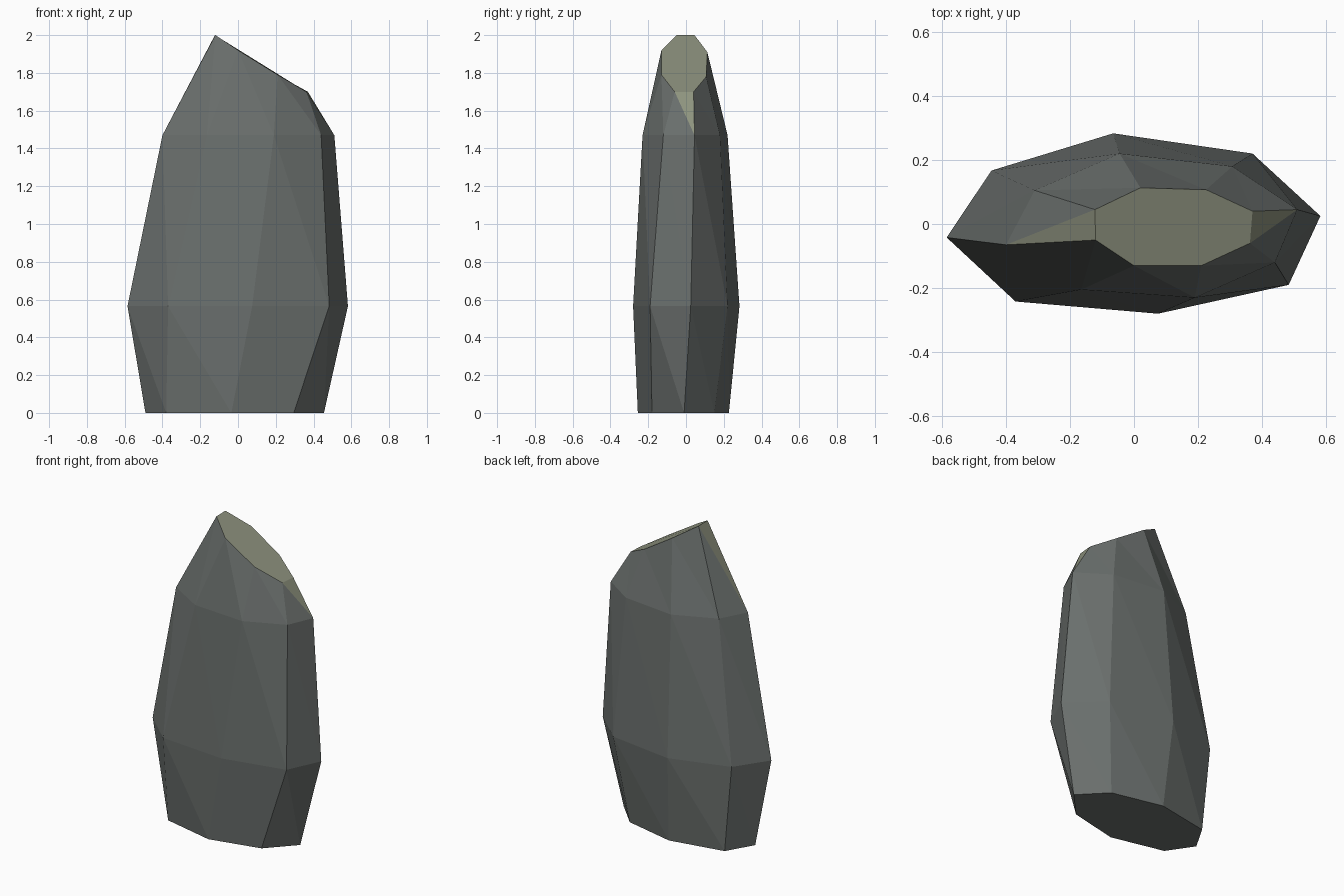
import bpy, bmesh

if "Cube" in bpy.data.objects:
    bpy.data.objects.remove(bpy.data.objects["Cube"])


def material(name, rgb):
    m = bpy.data.materials.new(name)
    m.diffuse_color = (*rgb, 1)
    m.use_nodes = True
    m.node_tree.nodes["Principled BSDF"].inputs["Base Color"].default_value = m.diffuse_color
    return m


# Eight-sided cross-sections, counter-clockwise from the right-hand corner
foot = [(.455, -.01), (.30, .15), (-.035, .227), (-.39, .16),
        (-.49, -.012), (-.38, -.175), (-.035, -.255), (.295, -.18)]
belly = [(.582, .025), (.37, .22), (-.065, .283), (-.445, .167),
         (-.585, -.042), (-.37, -.242), (.075, -.28), (.483, -.19)]
shoulder = [(.51, .045), (.307, .18), (-.045, .22), (-.31, .105),
            (-.40, -.065), (-.165, -.205), (.19, -.23), (.44, -.12)]
crown = [(.37, .04), (.225, .107), (.02, .113), (-.122, .045),
         (-.12, -.05), (0, -.13), (.21, -.13), (.362, -.06)]
crown_z = [1.70, 1.78, 1.91, 2.0, 2.0, 1.92, 1.79, 1.70]

# Standing stone: sections joined by triangles, slanted crown
bm = bmesh.new()
heights = [[0] * 8, [.565] * 8, [1.47] * 8, crown_z]
rings = [[bm.verts.new((x, y, z)) for (x, y), z in zip(sec, zs)]
         for sec, zs in zip((foot, belly, shoulder, crown), heights)]
for low, top in zip(rings, rings[1:]):
    for i in range(8):
        j = (i + 1) % 8
        bm.faces.new((low[i], low[j], top[i]))
        bm.faces.new((low[j], top[j], top[i]))
bm.faces.new(rings[0][::-1])
bm.faces.new(rings[-1])
bm.normal_update()

# Weathered colour on the faces that look upward
for f in bm.faces:
    f.material_index = 1 if f.normal.z > .43 else 0

mesh = bpy.data.meshes.new("standing_stone")
bm.to_mesh(mesh)
bm.free()
mesh.materials.append(material("dark grey stone", (.145, .16, .153)))
mesh.materials.append(material("pale lichen stone", (.27, .29, .21)))
bpy.context.collection.objects.link(bpy.data.objects.new("standing_stone", mesh))
